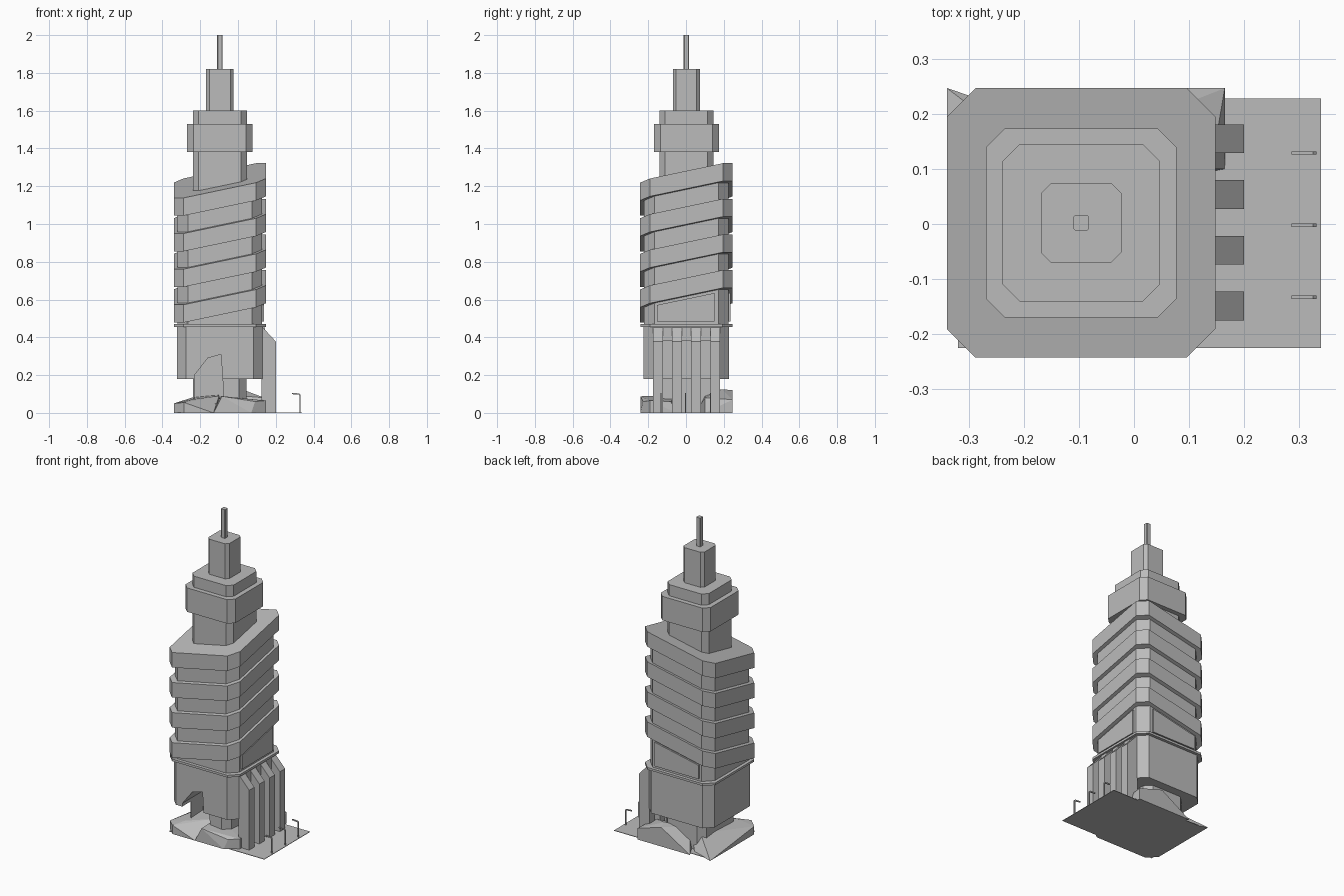
import bpy, bmesh

if "Cube" in bpy.data.objects:
    bpy.data.objects.remove(bpy.data.objects["Cube"])

CX, CY = -0.096, 0.002      # tower axis
SLOPE = 0.21                # tilt of the sloping bands

concrete = bpy.data.materials.new("light grey")
concrete.diffuse_color = (0.5, 0.5, 0.5, 1)
concrete.use_nodes = True
concrete.node_tree.nodes["Principled BSDF"].inputs["Base Color"].default_value = concrete.diffuse_color


def finish(name, bm):
    bmesh.ops.recalc_face_normals(bm, faces=bm.faces)
    me = bpy.data.meshes.new(name)
    bm.to_mesh(me)
    bm.free()
    me.materials.append(concrete)
    ob = bpy.data.objects.new(name, me)
    bpy.context.collection.objects.link(ob)
    return ob


def loft(name, low, high):
    """Solid between two matching rings of points."""
    bm = bmesh.new()
    a = [bm.verts.new(p) for p in low]
    b = [bm.verts.new(p) for p in high]
    bm.faces.new(a)
    bm.faces.new(b)
    n = len(a)
    for i in range(n):
        bm.faces.new((a[i], a[(i + 1) % n], b[(i + 1) % n], b[i]))
    return finish(name, bm)


def octagon(hx, hy, c):
    pts = [(hx, -hy + c), (hx, hy - c), (hx - c, hy), (-hx + c, hy),
           (-hx, hy - c), (-hx, -hy + c), (-hx + c, -hy), (hx - c, -hy)]
    return [(x + CX, y + CY) for x, y in pts]


def tilt(x, y, z, s):
    return (x, y, z + s * (x - CX + y - CY))


def tier(name, hx, hy, c, z0, z1, s0=0, s1=0):
    """Chamfered square storey, with optional tilted bottom and top."""
    o = octagon(hx, hy, c)
    return loft(name, [tilt(x, y, z0, s0) for x, y in o],
                [tilt(x, y, z1, s1) for x, y in o])


def box(name, x0, x1, y0, y1, z0, z1):
    ring = [(x0, y0), (x1, y0), (x1, y1), (x0, y1)]
    return loft(name, [(x, y, z0) for x, y in ring], [(x, y, z1) for x, y in ring])


def prism_y(name, profile, y0, y1):
    return loft(name, [(x, y0, z) for x, z in profile], [(x, y1, z) for x, z in profile])


def hull(name, pts):
    bm = bmesh.new()
    for p in pts:
        bm.verts.new(p)
    r = bmesh.ops.convex_hull(bm, input=bm.verts)
    loose = [v for v in bm.verts if not v.link_faces]
    bmesh.ops.delete(bm, geom=loose, context='VERTS')
    return finish(name, bm)


# Ground plate
box("ground_plate", -0.32, 0.34, -0.225, 0.228, 0, 0.003)

# Tower shafts
foot = tier("foot_shaft", 0.141, 0.172, 0.04, 0, 0.19)
lower = tier("lower_block", 0.228, 0.226, 0.05, 0.18, 0.458)
tier("core_shaft", 0.224, 0.224, 0.055, 0.458, 1.2, 0, SLOPE)
tier("ledge", 0.244, 0.244, 0.052, 0.456, 0.47)

# Entrance opening, cut through the front and the underside
cutter = prism_y("entrance_cutter", [(-0.23, 0.05), (-0.23, 0.2), (-0.16, 0.29),
                                     (-0.09, 0.31), (-0.073, 0.05)], -0.4, -0.02)
cutter.hide_render = True
for ob in (foot, lower):
    m = ob.modifiers.new("entrance", 'BOOLEAN')
    m.operation = 'DIFFERENCE'
    m.solver = 'EXACT'
    m.object = cutter
    bpy.context.view_layer.objects.active = ob
    bpy.ops.object.modifier_apply(modifier=m.name)
bpy.data.objects.remove(cutter)

# Four sloping bands
step = 0.66 / 7
for i in range(4):
    z = 0.57 + 2 * i * step
    tier(f"sloping_band_{i + 1}", 0.244, 0.245, 0.052, z, z + step, SLOPE, SLOPE)

# Slanted panels under the lowest band, on the right and back faces
panel = [(-0.155, 0.485), (0.15, 0.485), (0.15, 0.635), (-0.155, 0.571)]
loft("right_panel", [(0.12, u + CY, z) for u, z in panel],
     [(0.137, u + CY, z) for u, z in panel])
loft("back_panel", [(u + CX, 0.22, z) for u, z in panel],
     [(u + CX, 0.235, z) for u, z in panel])

# Upper tiers and mast
tier("upper_shaft", 0.143, 0.143, 0.031, 1.1, 1.6)
tier("upper_collar", 0.173, 0.172, 0.034, 1.38, 1.53)
tier("top_block", 0.073, 0.072, 0.018, 1.6, 1.82)
tier("mast", 0.014, 0.014, 0.003, 1.82, 2.0)

# Buttress columns on the right side, with lintels between
for i in range(4):
    y = -0.175 + 0.1013 * i
    prism_y(f"buttress_{i + 1}", [(0.125, 0), (0.2, 0), (0.2, 0.378), (0.132, 0.452),
                                  (0.125, 0.452)], y, y + 0.052)
    if i < 3:
        box(f"lintel_{i + 1}", 0.12, 0.142, y + 0.052, y + 0.1013, 0.38, 0.452)

# Faceted base pavilions
hull("left_pavilion", [
    (-0.34, 0.247, 0), (-0.34, -0.19, 0), (-0.285, -0.242, 0), (-0.13, -0.242, 0),
    (-0.08, 0, 0), (-0.2, 0.2, 0), (-0.34, -0.19, 0.05), (-0.285, -0.242, 0.055),
    (-0.24, -0.18, 0.072), (-0.1, -0.1, 0.09), (-0.1, 0.1, 0.1), (-0.2, 0.14, 0.095)])
hull("front_pavilion", [
    (-0.13, -0.242, 0), (0.07, -0.242, 0), (0.147, -0.19, 0), (0.147, -0.05, 0),
    (-0.1, -0.05, 0), (-0.085, -0.24, 0.088), (0.09, -0.228, 0.06),
    (0.147, -0.19, 0.065), (0.14, -0.08, 0.06), (-0.09, -0.05, 0.09)])
hull("back_pavilion", [
    (-0.2, 0.247, 0), (0.165, 0.247, 0), (0.165, 0.1, 0), (-0.1, 0.05, 0),
    (0.165, 0.247, 0.07), (0, 0.247, 0.12), (0.02, 0.19, 0.125),
    (0.14, 0.1, 0.08), (-0.1, 0.1, 0.1)])

# Street lamps
for i, y in enumerate((-0.133, -0.002, 0.129)):
    prism_y(f"street_lamp_{i + 1}", [(0.325, 0), (0.332, 0), (0.332, 0.096), (0.325, 0.103),
                                     (0.286, 0.106), (0.286, 0.099), (0.322, 0.096),
                                     (0.325, 0.092)], y - 0.003, y + 0.003)
